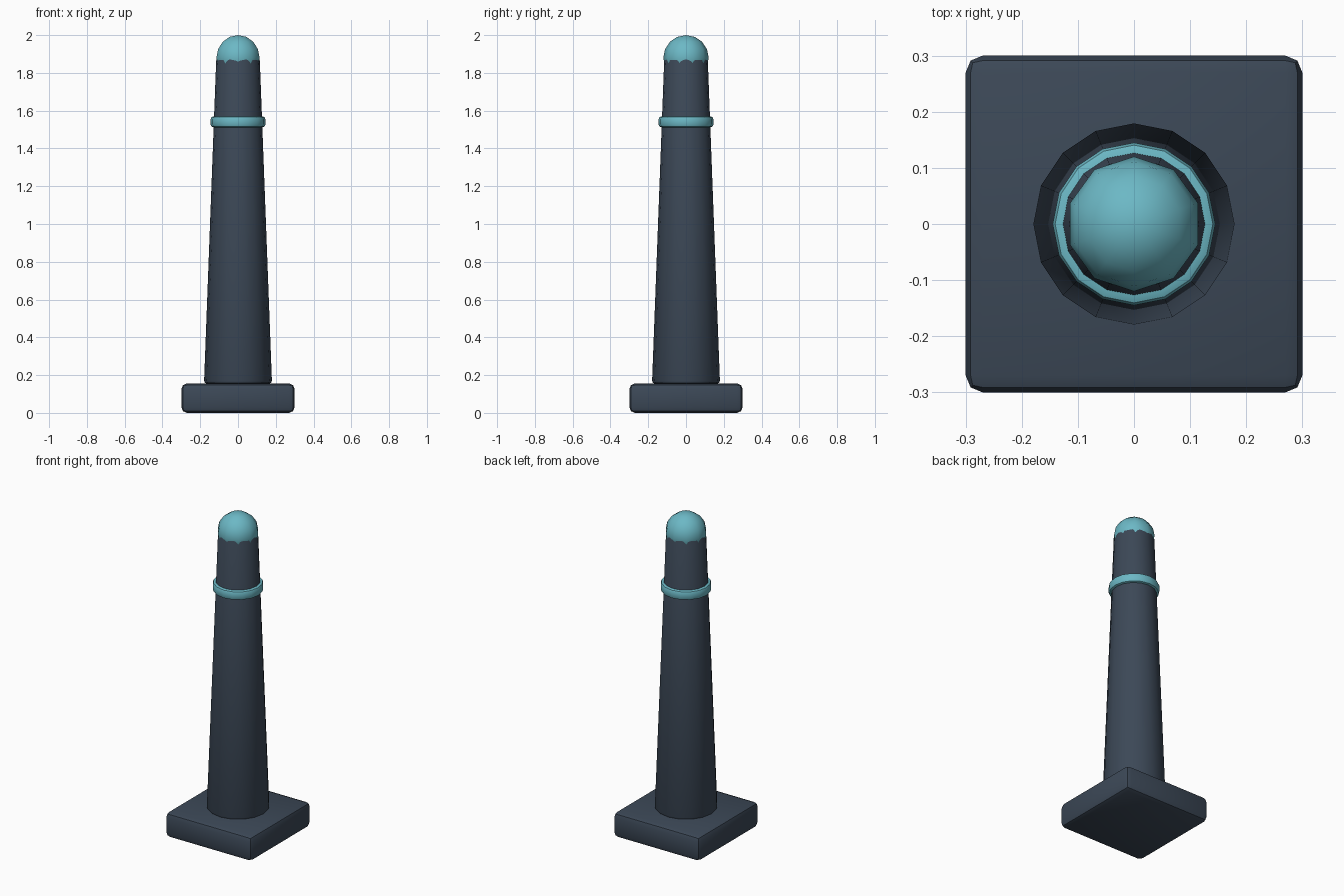
import bpy

if "Cube" in bpy.data.objects:
    bpy.data.objects.remove(bpy.data.objects["Cube"])


def material(name, color):
    m = bpy.data.materials.new(name)
    m.diffuse_color = color
    m.use_nodes = True
    m.node_tree.nodes["Principled BSDF"].inputs["Base Color"].default_value = m.diffuse_color
    return m


dark = material("dark_slate", (0.045, 0.065, 0.095, 1))
teal = material("teal", (0.15, 0.48, 0.56, 1))


def finish(name, mat, bevel=0.0, angle=35):
    ob = bpy.context.object
    ob.name = name
    ob.data.materials.append(mat)
    bpy.ops.object.transform_apply(location=False, rotation=False, scale=True)
    if bevel:
        mod = ob.modifiers.new("Bevel", 'BEVEL')
        mod.width = bevel
        mod.segments = 2
        mod.limit_method = 'ANGLE'
        bpy.ops.object.modifier_apply(modifier=mod.name)
    bpy.ops.object.shade_smooth_by_angle(angle=angle * 3.14159 / 180)
    return ob


# Square base plinth
bpy.ops.mesh.primitive_cube_add(size=1, location=(0, 0, 0.078))
bpy.context.object.scale = (0.6, 0.6, 0.156)
finish("base", dark, 0.03)

# Tapered post
z0, z1 = 0.155, 1.88
bpy.ops.mesh.primitive_cone_add(vertices=16, radius1=0.18, radius2=0.115,
                                depth=z1 - z0, location=(0, 0, (z0 + z1) / 2))
finish("post", dark, 0.015)

# Band around the post
bpy.ops.mesh.primitive_cylinder_add(vertices=16, radius=0.145, depth=0.058,
                                    location=(0, 0, 1.541))
finish("band", teal, 0.015)

# Domed cap
bpy.ops.mesh.primitive_uv_sphere_add(segments=10, ring_count=8, radius=0.12,
                                     location=(0, 0, 1.88))
finish("cap", teal, angle=60)
